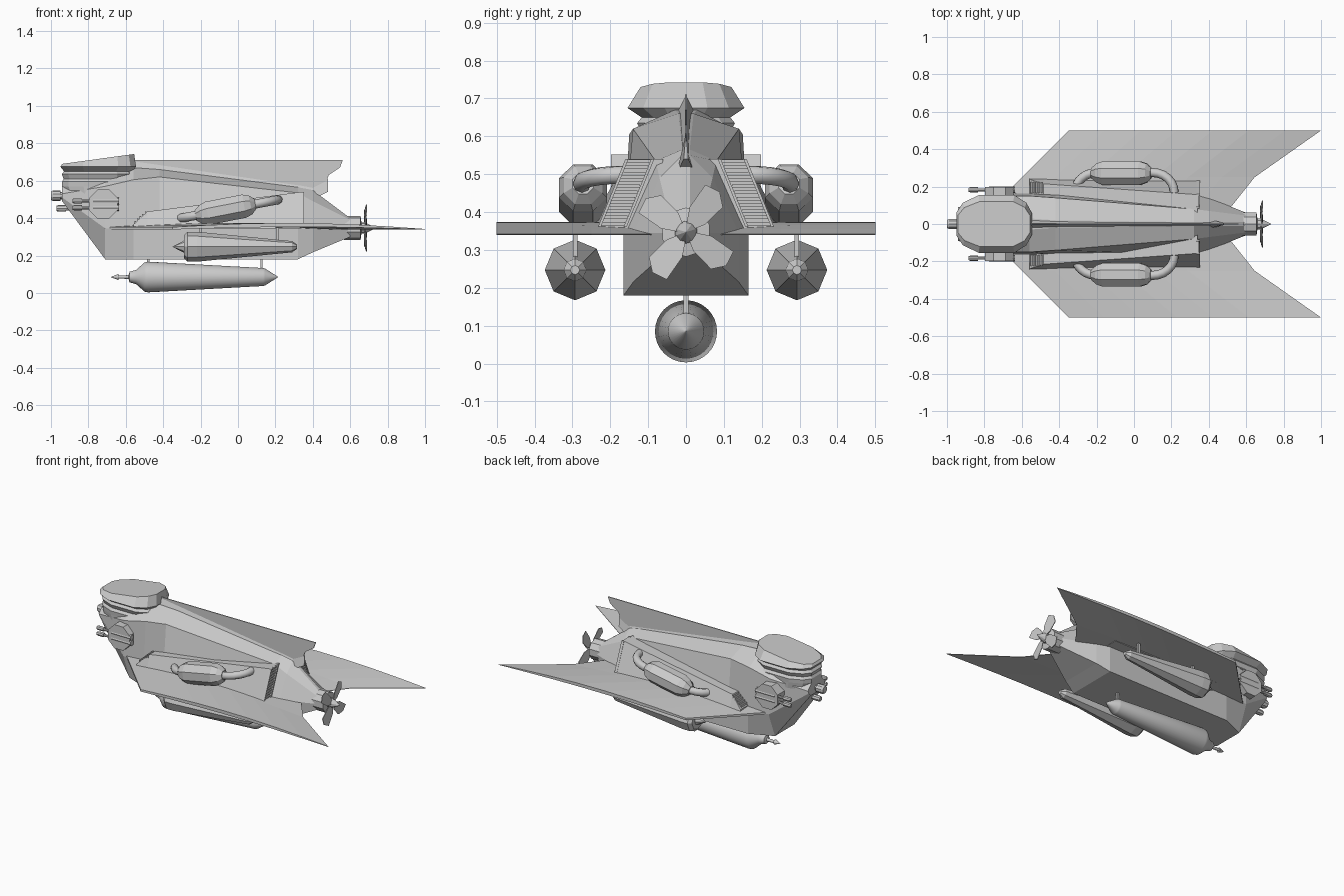
import bpy, bmesh
from math import sin, cos, pi, radians
from mathutils import Vector, Matrix

if "Cube" in bpy.data.objects:
    bpy.data.objects.remove(bpy.data.objects["Cube"])


def make(name, verts, faces, smooth=False):
    me = bpy.data.meshes.new(name)
    me.from_pydata([tuple(v) for v in verts], [], faces)
    bm = bmesh.new()
    bm.from_mesh(me)
    bmesh.ops.remove_doubles(bm, verts=bm.verts, dist=1e-5)
    bmesh.ops.recalc_face_normals(bm, faces=bm.faces)
    bm.to_mesh(me)
    bm.free()
    ob = bpy.data.objects.new(name, me)
    bpy.context.collection.objects.link(ob)
    if smooth:
        bpy.ops.object.select_all(action='DESELECT')
        ob.select_set(True)
        bpy.context.view_layer.objects.active = ob
        bpy.ops.object.shade_smooth_by_angle(angle=radians(35))
    return ob


def loft(name, rings, smooth=False):
    """Skin a list of equal-length point rings and cap both ends."""
    n = len(rings[0])
    verts = [p for r in rings for p in r]
    faces = [(i*n+j, i*n+(j+1) % n, (i+1)*n+(j+1) % n, (i+1)*n+j)
             for i in range(len(rings)-1) for j in range(n)]
    faces += [tuple(range(n)), tuple(range((len(rings)-1)*n, len(rings)*n))]
    return make(name, verts, faces, smooth)


def lathe(name, profile, at, sides=8, pitch=0, phase=0, smooth=False):
    """Turn an (x, radius) profile around an x axis through 'at'."""
    m = Matrix.Translation(at) @ Matrix.Rotation(radians(-pitch), 4, 'Y')
    rings = [[m @ Vector((x, max(r, .0005)*sin(2*pi*(k+phase)/sides),
                          max(r, .0005)*cos(2*pi*(k+phase)/sides)))
              for k in range(sides)] for x, r in profile]
    return loft(name, rings, smooth)


def box(name, lo, hi):
    return loft(name, [[(lo[0], lo[1], z), (hi[0], lo[1], z),
                        (hi[0], hi[1], z), (lo[0], hi[1], z)] for z in (lo[2], hi[2])])


def pipe(name, pts, r):
    cu = bpy.data.curves.new(name, 'CURVE')
    cu.dimensions = '3D'
    cu.bevel_depth = r
    cu.bevel_resolution = 2
    cu.use_fill_caps = True
    sp = cu.splines.new('POLY')
    sp.points.add(len(pts)-1)
    for q, p in zip(sp.points, pts):
        q.co = (*p, 1)
    ob = bpy.data.objects.new(name, cu)
    bpy.context.collection.objects.link(ob)


# Fuselage: x, then (half width, z) from keel to ridge
stations = [
    (-.94, [(.06, .49), (.08, .51), (.09, .53), (.05, .57)]),
    (-.71, [(.10, .18), (.165, .345), (.15, .57), (.08, .64)]),
    (-.56, [(.165, .18), (.165, .345), (.15, .605), (.03, .67)]),
    (-.42, [(.165, .18), (.165, .345), (.14, .62), (.02, .66)]),
    (.32, [(.165, .18), (.165, .345), (.08, .535), (.01, .565)]),
    (.40, [(.138, .217), (.14, .345), (.07, .49), (.01, .55)]),
    (.60, [(.045, .30), (.06, .345), (.045, .39), (.01, .40)])]
loft("fuselage", [[(x, y, z) for y, z in half] + [(x, -y, z) for y, z in half[::-1]]
                  for x, half in stations])

# Dorsal fin with a thin diamond section
fin = [(-.56, .71), (.56, .71), (.545, .67), (.485, .63), (.47, .59), (.40, .55), (.1, .57), (-.56, .65)]
loft("dorsal_fin", [[(x, y, .66+(z-.66)*s) for x, z in fin]
                    for y, s in ((-.003, 1), (.003, 1))])
loft("fin_base", [[(x, -w, z-.05), (x, 0, z+h), (x, w, z-.05)]
                  for x, z, h, w in ((-.56, .66, .05, .05), (.40, .55, .02, .025), (.48, .59, .02, .006))])

# Turret head: stacked plan outlines with grooves and a sloping cap
half = [(-.95, .06), (-.915, .11), (-.83, .15), (-.64, .15), (-.575, .11), (-.545, .055)]
plan = half + [(x, -y) for x, y in half[::-1]]
layers = [(.53, .86, .82), (.57, .95, .84), (.595, .95, .86), (.61, .91, .78), (.635, .96, .86),
          (.65, .90, .78), (.675, 1, 1.03)]
rings = [[(-.75+(x+.75)*sx, y*sy, z) for x, y in plan] for z, sx, sy in layers]
rings.append([(-.75+(x+.75)*.95, y*.8, .69+(x+.95)*.13) for x, y in plan])
loft("turret_head", rings)

# Nose guns
lathe("nose_cannon", [(-.07, .022), (-.06, .028), (-.02, .028), (-.02, .02), (.1, .02)],
      (-.93, 0, .52), 10)
lathe("chin_gun", [(-.05, .014), (-.04, .018), (0, .018), (0, .011), (.12, .011)],
      (-.92, 0, .452), 8)

# Tail hub, spinner and four-bladed propeller
lathe("tail_hub", [(.54, .05), (.57, .065), (.655, .065), (.66, .03), (.675, .03), (.69, .024), (.735, 0)],
      (0, 0, .347), 10)
blade = [(.015, -.010), (.045, -.03), (.11, -.042), (.138, -.012), (.132, .03), (.06, .03), (.015, .010)]
for k in range(4):
    m = Matrix.Translation((.682, 0, .347)) @ Matrix.Rotation(radians(55+90*k), 4, 'X')
    loft("propeller_blade", [[m @ Vector((w*.15+t, r, w)) for r, w in blade] for t in (-.002, .002)])

# Bomb under the belly
lathe("belly_bomb", [(-.68, 0), (-.64, .016), (-.64, .008), (-.585, .01), (-.58, .028), (-.545, .038),
                     (-.5, .078), (-.48, .082), (.135, .048), (.145, .045), (.215, 0)],
      (0, 0, .085), 32, smooth=True)
for x in (-.48, .125):
    box("bomb_hanger", (x-.006, -.006, .10), (x+.006, .006, .20))

for s in (1, -1):
    # Swept wing with cambered bands
    N, rows = 7, [(.08, -.77, .51), (.25, -.60, .645), (.5, -.35, 1.0)]
    verts, faces = [], []
    for y, le, te in rows:
        for t in (0, 1):
            for i in range(N+1):
                u = i/N
                thick = .016*sin(pi*u)**.7 if 0 < i < N else .003
                z = .339+.014*sin(pi*u)+(.01 if t else 0)*(1-u)
                verts.append((le+(te-le)*u, s*y, z+t*thick))
    W = 2*(N+1)
    for r in range(2):
        for i in range(N):
            for o in (0, N+1):
                a = r*W+o+i
                faces.append((a, a+1, a+W+1, a+W))
        for i in (0, N):
            a = r*W+i
            faces.append((a, a+N+1, a+W+N+1, a+W))
    for r in (0, 2):
        faces += [(r*W+i, r*W+i+1, r*W+N+2+i, r*W+N+1+i) for i in range(N)]
    make("wing", verts, faces)

    # Engine fairing along the flank
    secs = [(-.56, [(.10, .345), (.245, .345), (.24, .365), (.10, .365)]),
            (-.485, [(.10, .345), (.245, .345), (.215, .435), (.10, .435)]),
            (.34, [(.10, .345), (.238, .345), (.157, .54), (.06, .54)])]
    loft("engine_fairing", [[(x, s*y, z) for y, z in sec] for x, sec in secs])

    # Rear louvre: frame rails and slats
    for o in (0, .068):
        loft("louvre_rail", [[(x, s*(y+a), z) for y, z in ((.157, .36), (.084, .54))
                              for a in ((o, o+.008) if z < .5 else (o+.008, o))]
                             for x in (.335, .352)])
    for k in range(11):
        z = .365+k*.0165
        y = .157-(z-.36)*.405
        box("louvre_slat", (.335, min(s*(y+.006), s*(y+.07)), z), (.348, max(s*(y+.006), s*(y+.07)), z+.009))
    # Front louvre on the sloping intake
    for k in range(5):
        x, z = -.55+k*.014, .372+k*.013
        box("intake_slat", (x-.004, min(s*.165, s*.225), z-.01), (x+.004, max(s*.165, s*.225), z+.012))

    # Exhaust muffler and bent pipe
    c = Vector((-.065, s*.272, .445))
    lathe("muffler", [(-.165, .03), (-.135, .055), (-.1, .068), (.1, .068), (.135, .055), (.16, .03)],
          c, 8, pitch=11, phase=.5)
    pts = []
    for x0, d in ((-.20, -1), (.10, 1)):
        arc = [(x0+d*.115*sin(a*pi/12), .17+.105*cos(a*pi/12)) for a in range(7)]
        arc = [(x0-d*.05, .275)] + arc + [(x0+d*.115, .12)]
        pipe("exhaust_pipe", [(x, s*y, .445+(x+.065)*.19) for x, y in arc], .024)

    # Octagonal gun mount with twin barrels
    loft("gun_mount", [[(-.72+.083*cos((k+.5)*pi/4), s*y, .475+.083*sin((k+.5)*pi/4)) for k in range(8)]
                       for y in (.12, .198)])
    for z in (.492, .455):
        lathe("side_gun", [(-.09, .010), (-.08, .014), (-.04, .014), (-.04, .008), (.02, .008), (.02, .018), (.16, .018)],
              (-.795, s*.183, z), 8)

    # Tapered canister slung under the wing
    lathe("wing_canister", [(-.35, 0), (-.29, .032), (-.29, .06), (-.27, .08), (-.22, .08), (.29, .03), (.315, .012)],
          (0, s*.293, .247), 8)
    for x in (-.2, .21):
        box("canister_pylon", (x-.008, s*.293-.006, .25), (x+.008, s*.293+.006, .35))
